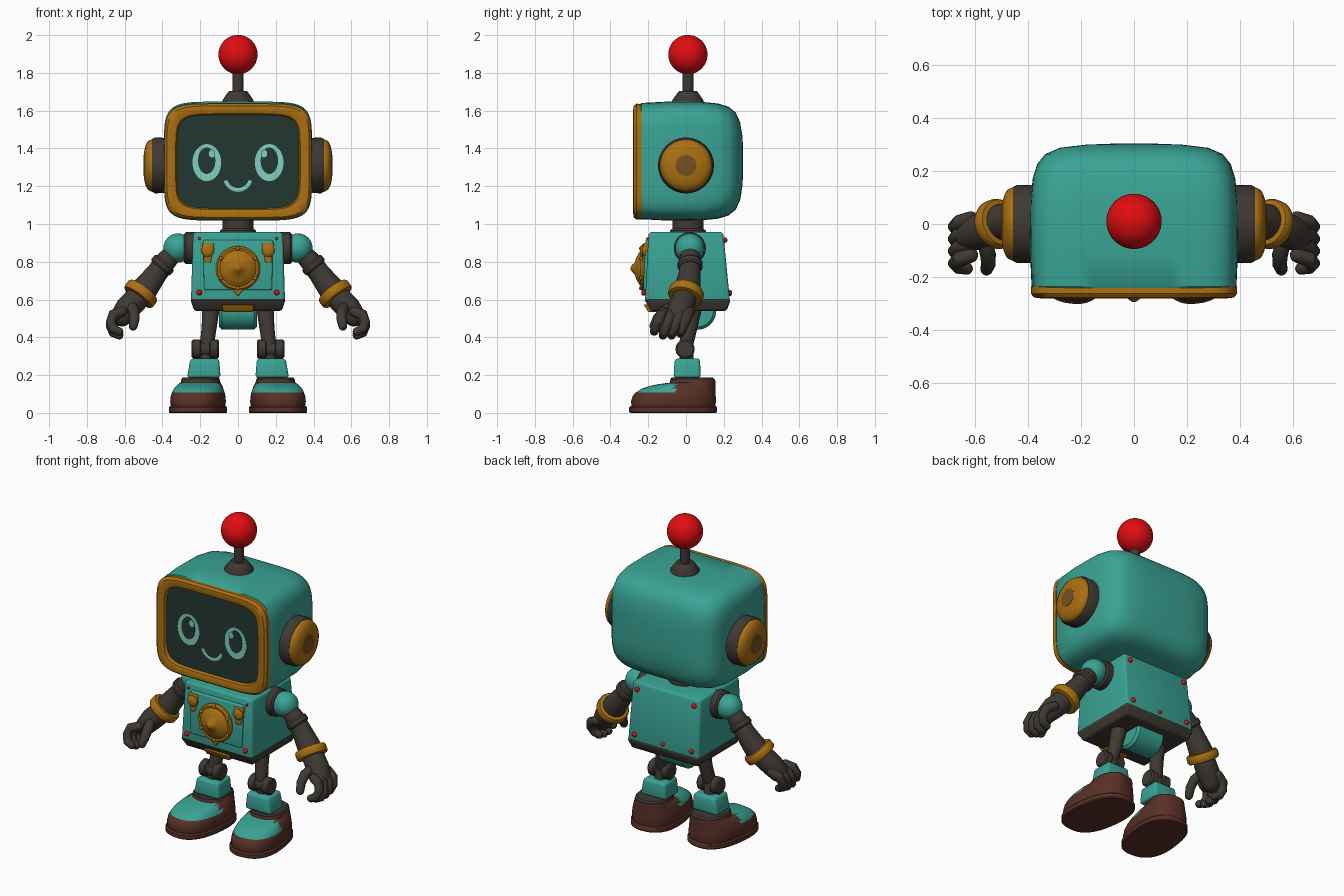
import bpy, bmesh, math
from mathutils import Vector as V, Matrix

cube = bpy.data.objects.get("Cube")
if cube:
    bpy.data.objects.remove(cube, do_unlink=True)


def material(name, *rgb):
    m = bpy.data.materials.new(name)
    m.use_nodes = True
    m.diffuse_color = (*rgb, 1)
    m.node_tree.nodes["Principled BSDF"].inputs["Base Color"].default_value = (*rgb, 1)
    return m


TEAL = material("teal paint", .042, .37, .30)
GOLD = material("gold", .40, .16, .006)
DARK = material("dark metal", .05, .041, .033)
BROWN = material("boot brown", .098, .03, .02)
SCREEN = material("screen", .016, .038, .031)
PALE = material("pale glow", .22, .62, .54)
RED = material("red", .75, .004, .006)
BRONZE = material("bronze", .18, .08, .015)
X, Y, Z = V((1, 0, 0)), V((0, 1, 0)), V((0, 0, 1))


def finish(name, bm, mats, mirror=False, rule=None):
    bmesh.ops.remove_doubles(bm, verts=bm.verts, dist=1e-5)
    bmesh.ops.recalc_face_normals(bm, faces=bm.faces)
    me = bpy.data.meshes.new(name)
    if rule:
        for f in bm.faces:
            f.material_index = int(rule(f))
    bm.to_mesh(me)
    bm.free()
    for m in mats if isinstance(mats, list) else [mats]:
        me.materials.append(m)
    me.shade_smooth()
    me.set_sharp_from_angle(angle=math.radians(38))
    ob = bpy.data.objects.new(name, me)
    bpy.context.collection.objects.link(ob)
    if mirror:
        ob.modifiers.new("Mirror", "MIRROR").use_mirror_merge = False
    return ob


def ring(c, u, v, e=2, n=32):
    """Superellipse loop around c with half axes u and v."""
    pts = []
    for i in range(n):
        a = math.tau * (i + .5) / n
        p, q = math.cos(a), math.sin(a)
        pts.append(V(c) + u * math.copysign(abs(p) ** (2 / e), p)
                   + v * math.copysign(abs(q) ** (2 / e), q))
    return pts


def loft(name, rings, mats, mirror=False, closed=False, rule=None):
    bm = bmesh.new()
    loops = [[bm.verts.new(p) for p in r] for r in rings]
    pairs = list(zip(loops, loops[1:]))
    if closed:
        pairs.append((loops[-1], loops[0]))
    else:
        bm.faces.new(loops[0])
        bm.faces.new(loops[-1])
    for a, b in pairs:
        for i in range(len(a)):
            j = (i + 1) % len(a)
            bm.faces.new((a[i], a[j], b[j], b[i]))
    return finish(name, bm, mats, mirror, rule)


def lathe(name, origin, axis, profile, mat, mirror=False, n=32):
    t = V(axis).normalized()
    u = t.orthogonal().normalized()
    w = t.cross(u)
    loft(name, [ring(V(origin) + t * h, u * r, w * r, n=n) for r, h in profile], mat, mirror)


def ball(name, c, r, mat, mirror=False, n=32):
    arc = [math.pi * k / (n // 2) for k in range(n // 2 + 1)]
    lathe(name, c, Z, [(r * math.sin(a), -r * math.cos(a)) for a in arc], mat, mirror, n)


def tube(name, pts, radii, mat, mirror=False, n=16):
    """Round-ended limb through the points."""
    pts = [V(p) for p in pts]
    tan = [(pts[min(i + 1, len(pts) - 1)] - pts[max(i - 1, 0)]).normalized() for i in range(len(pts))]
    spots = [(p, r, t) for p, r, t in zip(pts, radii, tan)]
    steps = [math.pi / 2 * k / 4 for k in range(1, 5)]
    caps = [[(spots[k][0] + spots[k][2] * s * spots[k][1] * math.sin(a),
              spots[k][1] * math.cos(a), spots[k][2]) for a in steps] for k, s in ((0, -1), (-1, 1))]
    rings = []
    for p, r, t in caps[0][::-1] + spots + caps[1]:
        u = t.cross(Y).normalized()
        rings.append(ring(p, u * r, t.cross(u) * r, n=n))
    loft(name, rings, mat, mirror)


def box(name, low, high, mat, bevel=.012, mirror=False):
    """Tapered block; each end is (x0, x1, y0, y1, z)."""
    bm = bmesh.new()
    q = [[bm.verts.new((x, y, e[4])) for x, y in
          ((e[0], e[2]), (e[1], e[2]), (e[1], e[3]), (e[0], e[3]))] for e in (low, high)]
    for f in q:
        bm.faces.new(f)
    for i in range(4):
        j = (i + 1) % 4
        bm.faces.new((q[0][i], q[0][j], q[1][j], q[1][i]))
    bmesh.ops.bevel(bm, geom=bm.edges[:], offset=bevel, segments=3, profile=.5, affect='EDGES')
    return finish(name, bm, mat, mirror)


def plate(name, x, z, a, b, y, mat, e=2, mirror=False, thick=.004):
    loft(name, [ring((x, yy, z), X * a, Z * b, e, 48) for yy in (y + thick, y)], mat, mirror)


# Head shell, screen frame and screen
HZ = 1.333
shell = [(-.25, .375, .295, 6), (-.235, .386, .308, 6), (-.1, .392, .315, 6), (.08, .39, .314, 6),
         (.17, .382, .305, 5.5), (.225, .365, .288, 5), (.263, .335, .258, 4.5),
         (.287, .28, .205, 4), (.299, .18, .13, 3.5), (.303, .07, .05, 3)]
loft("head_shell", [ring((0, y, HZ), X * a, Z * b, e, 64) for y, a, b, e in shell], TEAL)
frame = [(-.236, .388, .306), (-.262, .389, .307), (-.277, .376, .295), (-.28, .352, .272),
         (-.273, .33, .254), (-.25, .32, .245)]
loft("screen_frame", [ring((0, y, HZ - .003), X * a, Z * b, 6, 64) for y, a, b in frame], GOLD, closed=True)
plate("screen", 0, HZ, .335, .26, -.256, SCREEN, 6)

# Face
plate("eyes", .165, 1.325, .076, .098, -.26, PALE, mirror=True)
plate("pupils", .166, 1.335, .046, .07, -.264, SCREEN, mirror=True)
plate("eye_highlights", .138, 1.372, .017, .02, -.268, PALE, mirror=True)
smile = [math.radians(195 + 10 * k) for k in range(16)]
loft("mouth", [ring((.068 * math.cos(a), -.258, 1.248 + .068 * math.sin(a)),
                    V((math.cos(a), 0, math.sin(a))) * .011, Y * .004, n=8) for a in smile], PALE)

# Ears
lathe("ear_cups", (.37, 0, 1.31), X, [(.146, 0), (.148, .07), (.14, .085), (.13, .085)], DARK, True, 48)
lathe("ear_domes", (.44, 0, 1.31), X, [(.137, 0), (.138, .02), (.128, .038), (.105, .05),
                                      (.075, .057), (.05, .059)], GOLD, True, 48)
lathe("ear_centres", (.492, 0, 1.31), X, [(.055, 0), (.055, .008), (.045, .009)], BRONZE, True)

# Antenna and neck
lathe("antenna_base", (0, .01, 1.63), Z, [(.085, 0), (.083, .025), (.055, .065), (.045, .075)], DARK)
lathe("antenna_rod", (0, .01, 1.69), Z, [(.029, 0), (.029, .15)], DARK)
ball("antenna_ball", (0, .01, 1.897), .104, RED, n=48)
lathe("neck", (0, .01, .93), Z, [(.1, 0), (.095, .035), (.083, .045), (.083, .12)], DARK)

# Torso
box("torso", (-.249, .249, -.217, .233, .59), (-.238, .238, -.198, .197, .957), TEAL, .015)
box("torso_base", (-.232, .232, -.185, .215, .54), (-.253, .253, -.222, .238, .603), DARK, .012)
box("chest_panel", (-.18, .18, -.227, -.15, .65), (-.185, .185, -.215, -.15, .915), TEAL, .008)
box("belt_buckle", (-.08, .08, -.2, -.15, .535), (-.085, .085, -.225, -.15, .575), GOLD, .006)
lathe("pelvis", (-.1, .06, .54), X, [(.085, 0), (.1, .015), (.1, .185), (.085, .2)], TEAL)

# Chest emblem, knobs and brackets
CZ = .765
lathe("chest_dome", (0, -.21, CZ), -Y, [(.118, 0), (.118, .018), (.108, .03), (.096, .028), (.088, .036),
                                       (.06, .052), (.03, .062), (.02, .075), (.006, .084)], GOLD, n=48)
for k in range(6):
    a = math.tau * (k + .5) / 6
    ball("dome_bolt", (.105 * math.cos(a), -.238, CZ + .105 * math.sin(a)), .011, GOLD, n=10)
box("chest_brackets", (.145, .175, -.231, -.2, .795), (.125, .192, -.225, -.2, .9), GOLD, .005, True)
lathe("chest_knobs", (.16, -.215, .86), -Y, [(.034, 0), (.034, .015), (.024, .025), (.012, .027)], GOLD, True, 20)
box("dome_pointer", (-.006, .006, -.235, -.2, .622), (-.03, .03, -.235, -.2, .66), GOLD, .003)

# Rivets
for x, y, z in ((.205, -.219, .637), (.205, -.203, .922), (.2, .23, .637), (.2, .205, .915)):
    ball("rivets", (x, y, z), .015 if z < .7 or y > 0 else .008, RED, True, 10)
ball("back_rivet", (0, .231, .63), .012, RED, n=10)

# Shoulders and arms
lathe("shoulder_sockets", (.22, .02, .872), X, [(.085, 0), (.085, .055), (.075, .065)], DARK, True)
ball("shoulders", (.318, .02, .873), .077, TEAL, True)
tube("arms", [(.34, .02, .85), (.385, .022, .8), (.43, .02, .74), (.475, .012, .68), (.51, .002, .635)],
     [.05, .056, .058, .066, .072], DARK, True, 24)
lathe("elbow_rings", (.4, .022, .782), (.65, 0, -.75), [(.058, -.022), (.066, -.012), (.066, .012), (.058, .022)], DARK, True)
lathe("wrist_bands", (.515, 0, .63), (.58, -.24, -.76), [(.07, -.028), (.088, -.025), (.094, -.015), (.094, .015),
                                                       (.088, .025), (.07, .028)], GOLD, True)

# Hands
tube("palms", [(.54, -.01, .6), (.585, -.03, .555), (.615, -.045, .515)], [.066, .066, .058], DARK, True, 24)
for k in range(4):
    y, lift = .02 - .046 * k, (.01, 0, 0, .02)[k]
    tube("finger", [(.615, y, .535), (.66, y - .015, .5 + lift), (.674, y - .03, .46 + lift),
                    (.66, y - .045, .425 + lift), (.63, y - .05, .411 + lift)],
         [.028, .029, .027, .026, .023], DARK, True, 12)
tube("thumbs", [(.565, -.06, .565), (.55, -.115, .54), (.548, -.15, .5), (.555, -.17, .46)],
     [.03, .03, .028, .024], DARK, True, 12)

# Legs
tube("thighs", [(.145, .035, .54), (.153, .02, .45), (.165, 0, .36)], [.046, .04, .038], DARK, True, 20)
lathe("knees", (.1, -.005, .338), X, [(.042, 0), (.051, .008), (.051, .045), (.04, .05), (.04, .095),
                                    (.051, .1), (.051, .137), (.042, .145)], DARK, True, 24)
tube("shins", [(.17, 0, .34), (.178, .01, .2)], [.036, .04], DARK, True)
box("shin_guards", (.092, .27, -.066, .078, .185), (.1, .252, -.06, .074, .288), TEAL, .016, True)

# Boots, toed out slightly, with a painted toe patch
turn = Matrix.Translation((.203, 0, 0)) @ Matrix.Rotation(.13, 4, 'Z')


def boot(name, levels, mats, rule=None):
    rings = []
    for z, toe, heel, a in levels:
        loop = ring((0, (toe + heel) / 2, z), X * a, Y * ((heel - toe) / 2), 2.5, 48)
        rings.append([turn @ p for p in loop])
    loft(name, rings, mats, True, rule=rule)


boot("boot_soles", [(0, -.295, .158, .145), (.006, -.302, .164, .15), (.028, -.302, .164, .15),
                    (.036, -.294, .158, .143)], BROWN)
boot("boot_uppers", [(.034, -.288, .155, .139), (.06, -.292, .158, .143), (.09, -.283, .157, .14),
                     (.108, -.266, .156, .135), (.128, -.235, .156, .127), (.143, -.19, .156, .119),
                     (.153, -.14, .156, .111), (.16, -.085, .156, .104), (.176, -.082, .154, .1)],
     [BROWN, TEAL],
     lambda f: .11 < f.calc_center_median().z < .158 and f.calc_center_median().y < -.06)
boot("ankle_collars", [(.165, -.08, .152, .1), (.18, -.082, .15, .1), (.188, -.075, .14, .092)], DARK)
